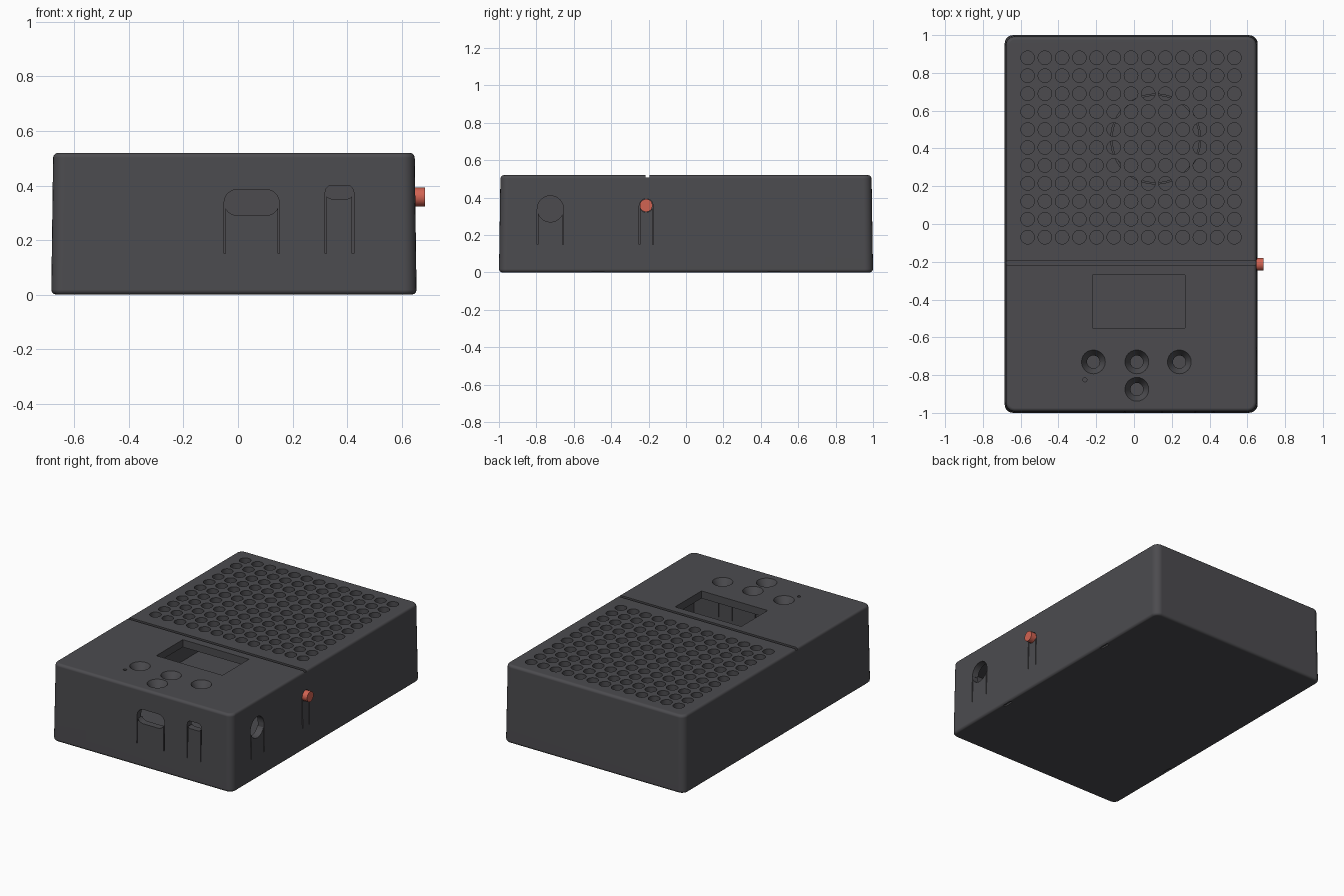
import bpy, bmesh, math
from mathutils import Matrix, Vector

old = bpy.data.objects.get("Cube")
if old:
    bpy.data.objects.remove(old, do_unlink=True)


def material(name, rgb):
    m = bpy.data.materials.new(name)
    m.use_nodes = True
    m.diffuse_color = (*rgb, 1)
    m.node_tree.nodes["Principled BSDF"].inputs["Base Color"].default_value = (*rgb, 1)
    return m


charcoal = material("charcoal plastic", (0.072, 0.071, 0.078))
red = material("red lens", (0.64, 0.125, 0.085))


def make(name, bm, mat=None):
    bmesh.ops.recalc_face_normals(bm, faces=bm.faces)
    me = bpy.data.meshes.new(name)
    bm.to_mesh(me)
    bm.free()
    ob = bpy.data.objects.new(name, me)
    bpy.context.collection.objects.link(ob)
    if mat:
        me.materials.append(mat)
    else:
        ob.hide_render = True
    return ob


def box(bm, x0, x1, y0, y1, z0, z1):
    size = Matrix.Diagonal((x1 - x0, y1 - y0, z1 - z0, 1))
    mid = Matrix.Translation(((x0 + x1) / 2, (y0 + y1) / 2, (z0 + z1) / 2))
    return bmesh.ops.create_cube(bm, size=1, matrix=mid @ size)["verts"]


def cone(bm, centre, r_low, r_high, depth, axis="Z", sides=24):
    turn = Matrix.Rotation(math.pi / 2, 4, "Y") if axis == "X" else Matrix()
    bmesh.ops.create_cone(bm, cap_ends=True, segments=sides, radius1=r_low,
                          radius2=r_high, depth=depth,
                          matrix=Matrix.Translation(centre) @ turn)


def pill(bm, x, z, half, r, y0, y1):
    """Rounded slot pointing along y."""
    pts = []
    for i in range(26):
        a = (i if i < 13 else i - 1) * math.pi / 12 - math.pi / 2
        pts.append((x + (half if i < 13 else -half) + r * math.cos(a), z + r * math.sin(a)))
    face = bm.faces.new([bm.verts.new((px, y0, pz)) for px, pz in pts])
    out = bmesh.ops.extrude_face_region(bm, geom=[face])["geom"]
    bmesh.ops.translate(bm, vec=(0, y1 - y0, 0),
                        verts=[v for v in out if isinstance(v, bmesh.types.BMVert)])


# Outer case: slightly tapered box with rounded corners and edges
bm = bmesh.new()
for v in box(bm, -0.685, 0.655, -1, 1, 0, 0.52):
    if v.co.z > 0.3:
        v.co.x += 0.007 if v.co.x < 0 else -0.007
        v.co.y *= 0.992
upright = [e for e in bm.edges if abs(e.verts[0].co.z - e.verts[1].co.z) > 0.3]
bmesh.ops.bevel(bm, geom=upright, offset=0.045, segments=5, profile=0.5, affect="EDGES")
rims = [e for e in bm.edges if abs(e.verts[0].co.z - e.verts[1].co.z) < 0.01]
bmesh.ops.bevel(bm, geom=rims, offset=0.018, segments=3, profile=0.5, affect="EDGES")
case = make("case", bm, charcoal)

cutters = []

# Hollow inside
bm = bmesh.new()
box(bm, -0.635, 0.605, -0.95, 0.95, 0.04, 0.47)
cutters.append(make("cavity_cutter", bm))

# Speaker grille, display window, button wells and reset hole
bm = bmesh.new()
for i in range(13):
    for j in range(11):
        cone(bm, (-0.563 + 0.0912 * i, 0.88 - 0.095 * j, 0.5), 0.036, 0.036, 0.1)
box(bm, -0.22, 0.27, -0.55, -0.27, 0.44, 0.6)
for x, y in ((-0.215, -0.73), (0.015, -0.73), (0.24, -0.73), (0.015, -0.875)):
    cone(bm, (x, y, 0.495), 0.031, 0.066, 0.06)
cone(bm, (-0.26, -0.825, 0.5), 0.011, 0.011, 0.1, sides=12)
cutters.append(make("top_cutter", bm))

# Groove across the top and pry notches underneath
bm = bmesh.new()
box(bm, -0.8, 0.8, -0.216, -0.196, 0.508, 0.6)
for y in (-0.47, 0.47):
    for x in (-0.665, 0.635):
        box(bm, x - 0.008, x + 0.008, y - 0.035, y + 0.035, -0.1, 0.01)
cutters.append(make("groove_cutter", bm))

# Connector openings in the front and right walls
bm = bmesh.new()
pill(bm, 0.05, 0.338, 0.054, 0.047, -1.1, -0.9)
pill(bm, 0.372, 0.376, 0.027, 0.025, -1.1, -0.9)
cone(bm, (0.63, -0.725, 0.34), 0.07, 0.07, 0.2, "X", 32)
cone(bm, (0.63, -0.213, 0.358), 0.036, 0.036, 0.2, "X", 32)
cutters.append(make("port_cutter", bm))

# Thin slits that run down from each opening
bm = bmesh.new()
SLIT = 0.003
for side in (-1, 1):
    for c, half, top in ((0.05, 0.099, 0.338), (0.372, 0.05, 0.376)):
        x = c + side * half
        box(bm, x - SLIT, x + SLIT, -1.1, -0.9, 0.15, top)
    for c, half, top in ((-0.725, 0.068, 0.34), (-0.213, 0.036, 0.358)):
        y = c + side * half
        box(bm, 0.55, 0.75, y - SLIT, y + SLIT, 0.15, top)
cutters.append(make("slit_cutter", bm))

bpy.context.view_layer.objects.active = case
for cutter in cutters:
    mod = case.modifiers.new(cutter.name, "BOOLEAN")
    mod.operation = "DIFFERENCE"
    mod.solver = "EXACT"
    mod.object = cutter
    bpy.ops.object.modifier_apply(modifier=mod.name)
    bpy.data.objects.remove(cutter, do_unlink=True)

# Speaker mounting ring below the grille
bm = bmesh.new()
loops = []
for r, z in ((0.241, 0.40), (0.241, 0.47), (0.229, 0.47), (0.229, 0.40)):
    loops.append([bm.verts.new((0.115 + r * math.cos(k * math.pi / 24),
                                0.45 + r * math.sin(k * math.pi / 24), z))
                  for k in range(48)])
for a, b in zip(loops, loops[1:] + loops[:1]):
    for k in range(48):
        n = (k + 1) % 48
        bm.faces.new((a[k], a[n], b[n], b[k]))
ring = make("speaker_ring", bm, charcoal)

# Indicator light in the right wall
bm = bmesh.new()
cone(bm, (0.645, -0.213, 0.358), 0.034, 0.034, 0.08, "X", 32)
lamp = make("indicator_light", bm, red)

for ob in (case, ring, lamp):
    bpy.ops.object.select_all(action="DESELECT")
    ob.select_set(True)
    bpy.context.view_layer.objects.active = ob
    bpy.ops.object.shade_smooth_by_angle(angle=math.radians(35))
    mod = ob.modifiers.new("clean_normals", "WEIGHTED_NORMAL")
    mod.keep_sharp = True
